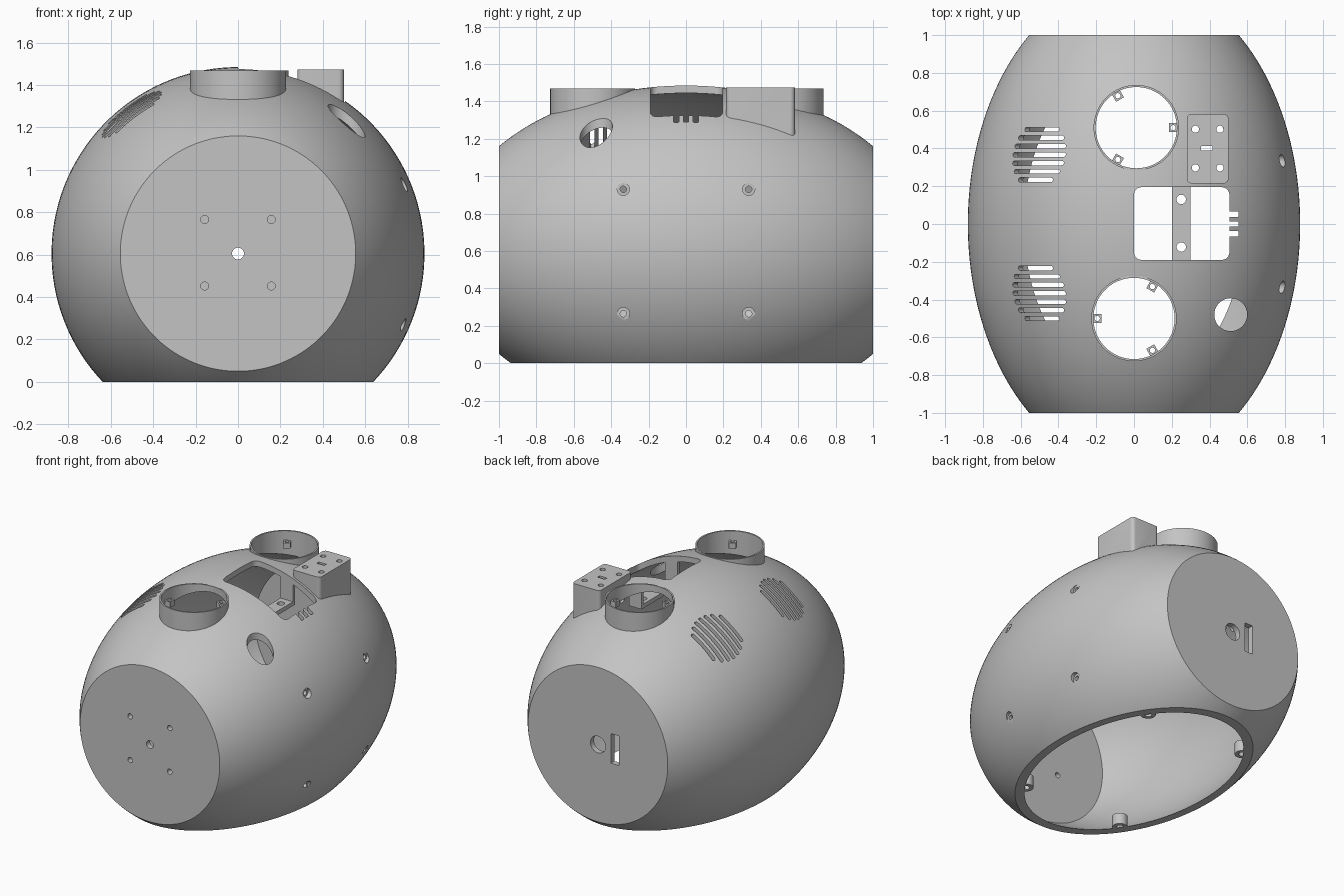
import bpy, bmesh, math
from mathutils import Matrix, Vector

if "Cube" in bpy.data.objects:
    bpy.data.objects.remove(bpy.data.objects["Cube"])

R, B, CZ, T = 0.88, 1.289, 0.605, 0.04   # body radius, half length, axis height, wall
grey = bpy.data.materials.new("warm_grey")
grey.diffuse_color = (0.55, 0.55, 0.55, 1)
grey.use_nodes = True
grey.node_tree.nodes["Principled BSDF"].inputs["Base Color"].default_value = grey.diffuse_color


def finish(bm, name):
    bmesh.ops.recalc_face_normals(bm, faces=bm.faces)
    me = bpy.data.meshes.new(name)
    bm.to_mesh(me)
    bm.free()
    me.materials.append(grey)
    ob = bpy.data.objects.new(name, me)
    bpy.context.collection.objects.link(ob)
    return ob


def add_prism(bm, outline, z0, z1, mat=Matrix()):
    low = [bm.verts.new(mat @ Vector((x, y, z0))) for x, y in outline]
    top = [bm.verts.new(mat @ Vector((x, y, z1))) for x, y in outline]
    bm.faces.new(low)
    bm.faces.new(top)
    n = len(low)
    for i in range(n):
        j = (i + 1) % n
        bm.faces.new((low[i], low[j], top[j], top[i]))


def circle(x, y, r, n=32):
    return [(x + r * math.cos(2 * math.pi * i / n), y + r * math.sin(2 * math.pi * i / n))
            for i in range(n)]


def rounded(x0, x1, y0, y1, r, n=6):
    pts = []
    for k, (cx, cy) in enumerate(((x1 - r, y1 - r), (x0 + r, y1 - r),
                                  (x0 + r, y0 + r), (x1 - r, y0 + r))):
        for i in range(n + 1):
            a = math.pi / 2 * (k + i / n)
            pts.append((cx + r * math.cos(a), cy + r * math.sin(a)))
    return pts


def prisms(name, items):
    bm = bmesh.new()
    for it in items:
        add_prism(bm, *it)
    return finish(bm, name)


def egg(name, radius, half, end, seg=128, rings=48):
    """Ellipsoid about the y axis, cut flat at y = +-end."""
    bm = bmesh.new()
    a = math.asin(end / half)
    loops = []
    for i in range(rings + 1):
        t = -a + 2 * a * i / rings
        y, r = half * math.sin(t), radius * math.cos(t)
        loops.append([bm.verts.new((r * math.cos(2 * math.pi * (k + .5) / seg), y,
                                    CZ + r * math.sin(2 * math.pi * (k + .5) / seg)))
                      for k in range(seg)])
    for p, q in zip(loops, loops[1:]):
        for k in range(seg):
            m = (k + 1) % seg
            bm.faces.new((p[k], p[m], q[m], q[k]))
    bm.faces.new(loops[0])
    bm.faces.new(loops[-1])
    return finish(bm, name)


def boolean(target, tool, op):
    mod = target.modifiers.new("cut", 'BOOLEAN')
    mod.object, mod.operation, mod.solver = tool, op, 'EXACT'
    bpy.context.view_layer.objects.active = target
    bpy.ops.object.modifier_apply(modifier=mod.name)
    bpy.data.objects.remove(tool)


def smooth(ob):
    bpy.ops.object.select_all(action='DESELECT')
    ob.select_set(True)
    bpy.context.view_layer.objects.active = ob
    bpy.ops.object.shade_smooth_by_angle(angle=math.radians(30))


# outer body with collars and mounting block
body = egg("egg_shell_body", R, B, 1.0)
collars = [(0, -0.5), (0.012, 0.51)]
boolean(body, prisms("additions", [(circle(x, y, 0.226, 96), 1.2, 1.468) for x, y in collars]
                     + [(rounded(0.28, 0.5, 0.215, 0.582, 0.025), 1.1, 1.473)]), 'UNION')

# hollow interior and flat open base
boolean(body, egg("cavity", R - T, B - T, 1.0 - T), 'DIFFERENCE')
boolean(body, prisms("base_cut", [(rounded(-1.5, 1.5, -1.5, 1.5, 0.1), -1, 0)]), 'DIFFERENCE')

# collar bores, block pocket, roof window, round side opening
boolean(body, prisms("top_cuts", [(circle(x, y, 0.215, 96), 0.9, 1.7) for x, y in collars] + [
    (rounded(0.305, 0.475, 0.24, 0.557, 0.01), 0.9, 1.44),
    (rounded(0.0, 0.505, -0.19, 0.195, 0.04), 0.95, 1.7),
    (circle(0.512, -0.48, 0.087, 48), 0.85, 1.6)]), 'DIFFERENCE')

# screw holes and slot in the block top, three notches beside the window
small = [(circle(x, y, 0.019, 24), 1.40, 1.6) for x in (0.325, 0.455) for y in (0.297, 0.502)]
small.append((rounded(0.355, 0.415, 0.388, 0.412, 0.003), 1.40, 1.6))
small += [(rounded(0.47, 0.553, y - 0.014, y + 0.014, 0.003), 1.1, 1.6) for y in (-0.052, 0, 0.052)]
boolean(body, prisms("small_cuts", small), 'DIFFERENCE')

# holes in the end plates (drilled along y)
along_y = Matrix.Rotation(math.radians(90), 4, 'X')     # local (x, y, z) -> (x, -z, y)
ends = [(circle(0, CZ, 0.028), 0.9, 1.1, along_y),
        (circle(0, CZ, 0.06), -1.1, -0.9, along_y),
        (rounded(-0.167, -0.103, CZ - 0.106, CZ + 0.106, 0.003), -1.1, -0.9, along_y)]
ends += [(circle(x, z, 0.019, 24), 0.9, 1.1, along_y) for x in (-0.157, 0.157) for z in (0.452, 0.766)]
boolean(body, prisms("end_cuts", ends), 'DIFFERENCE')

# countersunk bolt holes on the right side (drilled along x)
along_x = Matrix(((0, 0, 1, 0), (1, 0, 0, 0), (0, 1, 0, 0), (0, 0, 0, 1)))
spots = [(y, z) for y in (-0.335, 0.335) for z in (0.265, 0.93)]
boolean(body, prisms("bolt_recess", [(circle(y, z, 0.033, 24), 0.768, 1.0, along_x)
                                     for y, z in spots]), 'DIFFERENCE')
boolean(body, prisms("bolt_hole", [(circle(y, z, 0.017, 24), 0.6, 0.9, along_x)
                                   for y, z in spots]), 'DIFFERENCE')

# two round vent grilles of seven slots on the upper left
slots = []
for s in (-1, 1):
    m = Matrix.Translation((-0.512, s * 0.367, 1.275)) @ Matrix.Rotation(math.radians(-38), 4, 'Y')
    for i in range(-3, 4):
        d = i * 0.0445
        h = math.sqrt(0.176 ** 2 - d * d)
        slots.append((rounded(-h, h, d - 0.0115, d + 0.0115, 0.011), -0.13, 0.2, m))
boolean(body, prisms("vent_slots", slots), 'DIFFERENCE')
smooth(body)

# screw tabs inside the collars
for (cx, cy), turn, name in zip(collars, (180, 0), ("front", "back")):
    for i in range(3):
        m = Matrix.Translation((cx, cy, 0)) @ Matrix.Rotation(math.radians(turn + 120 * i), 4, 'Z')
        tab = prisms(f"{name}_collar_tab_{i + 1}",
                     [(rounded(0.172, 0.22, -0.024, 0.024, 0.002), 1.36, 1.40, m)])
        boolean(tab, prisms("hole", [(circle(0.195, 0, 0.014, 20), 1.3, 1.5, m)]), 'DIFFERENCE')

# bridge bracket hanging under the window
bridge = prisms("window_bridge", [(rounded(0.2, 0.3, -0.215, 0.22, 0.002), 1.225, 1.255)])
boolean(bridge, prisms("holes", [(circle(0.25, y, 0.025, 24), 1.1, 1.4) for y in (-0.122, 0.13)]),
        'DIFFERENCE')
prisms("bridge_posts", [(rounded(0.2, 0.3, y, y + 0.025, 0.002), 1.225, 1.41)
                        for y in (-0.215, 0.195)])

# screw bosses around the base opening
for i, (sx, sy) in enumerate(((1, 1), (-1, 1), (-1, -1), (1, -1))):
    boss = prisms(f"base_boss_{i + 1}", [(circle(sx * 0.40, sy * 0.62, 0.05), 0.0, 0.08)])
    boolean(boss, prisms("hole", [(circle(sx * 0.40, sy * 0.62, 0.024, 24), -0.1, 0.06)]), 'DIFFERENCE')
    smooth(boss)
